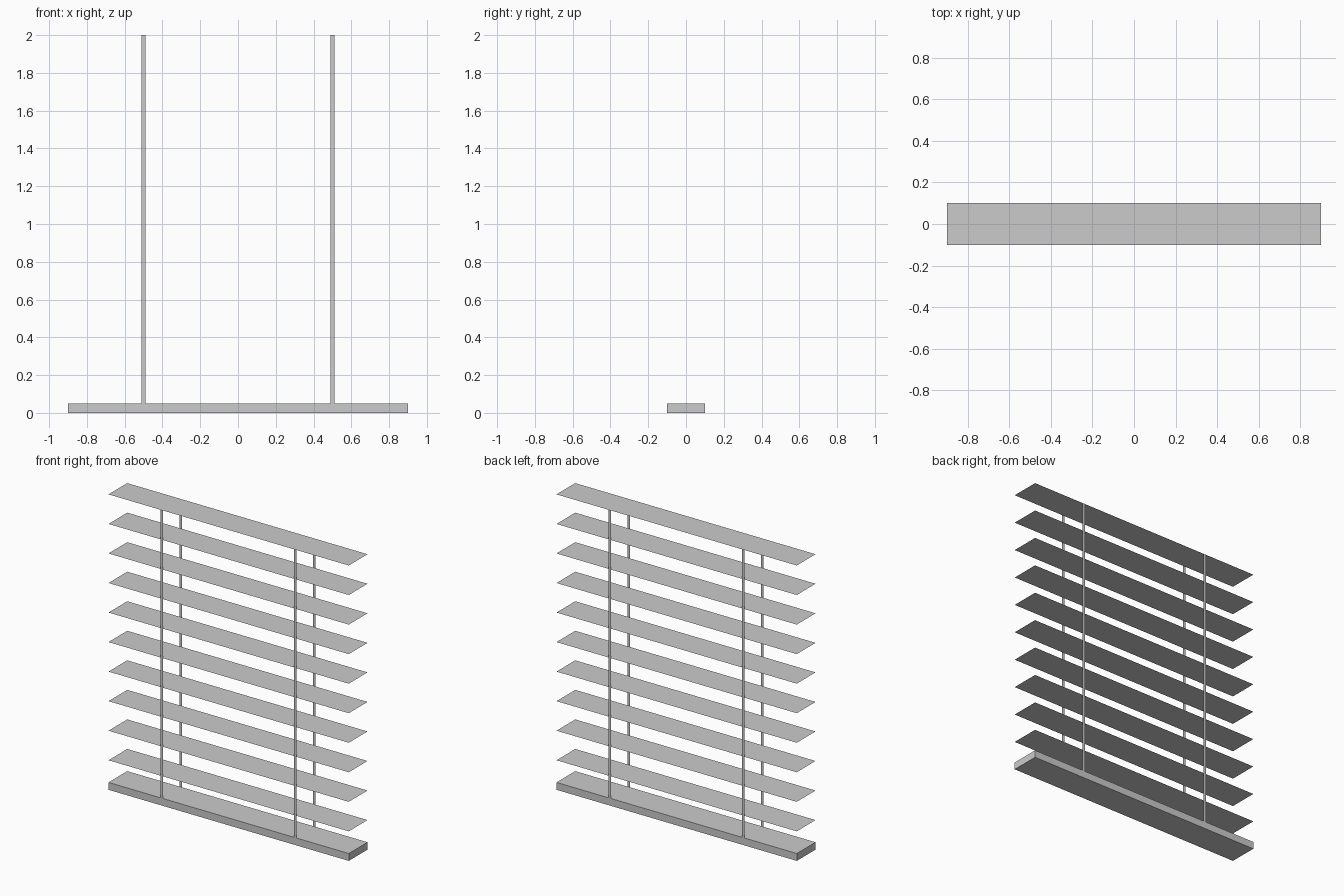
import bpy
from mathutils import Matrix

if "Cube" in bpy.data.objects:
    bpy.data.objects.remove(bpy.data.objects["Cube"])

HALF_W, HALF_D = 0.9, 0.1     # half width and half depth of the slats
RAIL_H, TOP = 0.05, 2.0
SLATS, PITCH = 10, 0.2
CORD_X, CORD_W = 0.5, 0.02


def make(name, verts, faces):
    mesh = bpy.data.meshes.new(name)
    mesh.from_pydata(verts, [], faces)
    mesh.update()
    obj = bpy.data.objects.new(name, mesh)
    bpy.context.collection.objects.link(obj)
    return obj


# Solid bottom rail
bpy.ops.mesh.primitive_cube_add(size=1, location=(0, 0, 0))
rail = bpy.context.object
rail.name = "bottom_rail"
rail.data.transform(Matrix.Translation((0, 0, RAIL_H / 2))
                    @ Matrix.Diagonal((2 * HALF_W, 2 * HALF_D, RAIL_H, 1)))

# Paper-thin slats, evenly stacked by an array
slats = make("slats",
             [(-HALF_W, -HALF_D, PITCH), (HALF_W, -HALF_D, PITCH),
              (HALF_W, HALF_D, PITCH), (-HALF_W, HALF_D, PITCH)],
             [(0, 1, 2, 3)])
array = slats.modifiers.new("stack", 'ARRAY')
array.count = SLATS
array.use_relative_offset = False
array.use_constant_offset = True
array.constant_offset_displace = (0, 0, PITCH)

# Flat ladder cords along the front and back edges
for label, y in (("front", -HALF_D), ("back", HALF_D)):
    for side, x in (("left", -CORD_X), ("right", CORD_X)):
        l, r = x - CORD_W / 2, x + CORD_W / 2
        face = (0, 1, 2, 3) if y < 0 else (3, 2, 1, 0)
        make(f"{label}_{side}_cord",
             [(l, y, RAIL_H), (r, y, RAIL_H), (r, y, TOP), (l, y, TOP)],
             [face])
